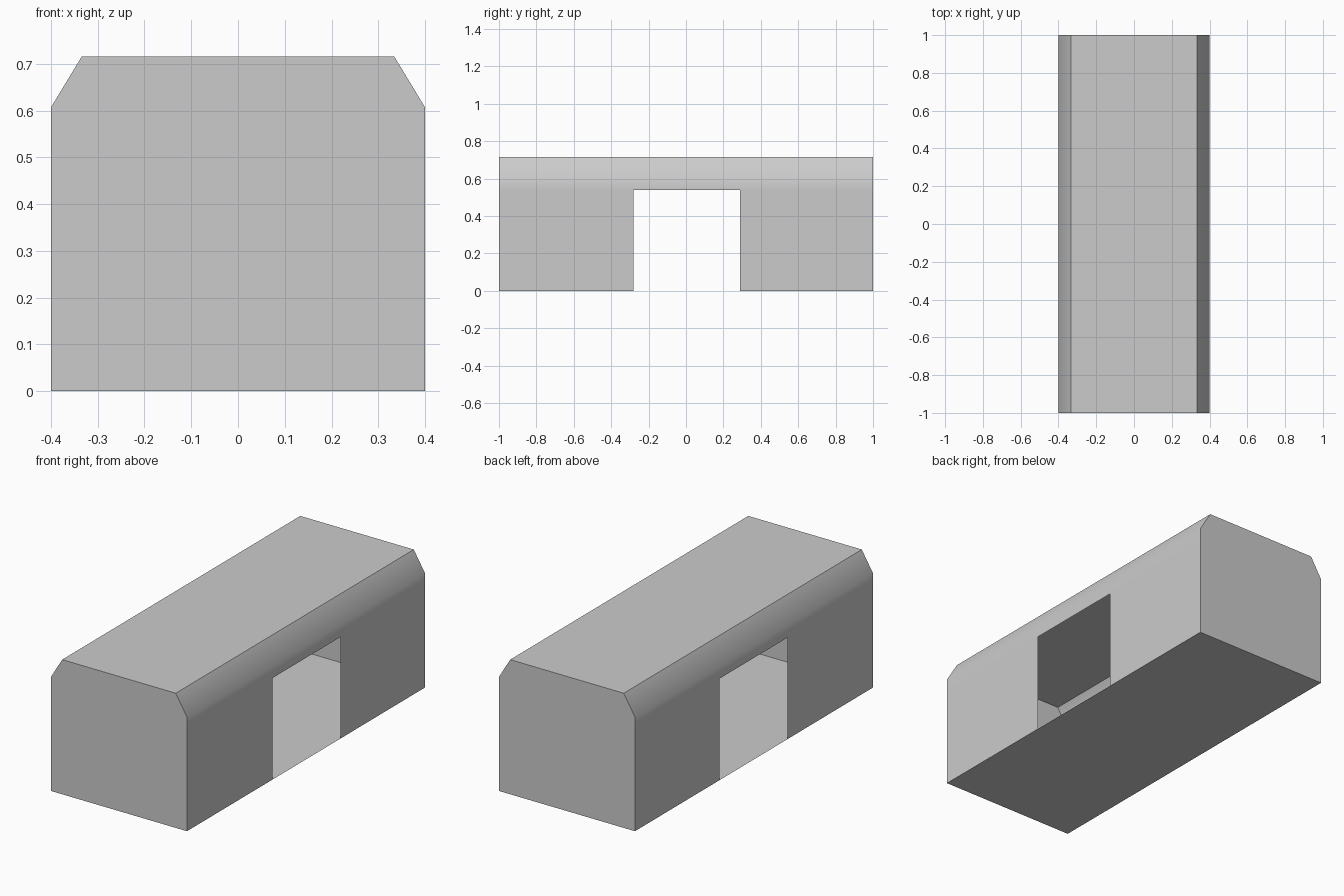
import bpy, bmesh, math

if "Cube" in bpy.data.objects:
    bpy.data.objects.remove(bpy.data.objects["Cube"])

# Half of the cross-section (x, z), going up the right side
half = [(0.4, 0.0), (0.4, 0.54), (0.4, 0.607), (0.334, 0.716)]
profile = half + [(-x, z) for x, z in reversed(half)]
stations = [-1.0, -0.281, 0.288, 1.0]   # ends and doorway edges along y

bm = bmesh.new()
rings = [[bm.verts.new((x, y, z)) for x, z in profile] for y in stations]
n = len(profile)

# Thin shell walls, roof and floor, leaving a doorway open in each long side
for j in range(len(stations) - 1):
    for i in range(n):
        if j == 1 and i in (0, n - 2):
            continue
        k = (i + 1) % n
        bm.faces.new((rings[j][i], rings[j + 1][i], rings[j + 1][k], rings[j][k]))

# End walls
bm.faces.new(rings[0])
bm.faces.new(list(reversed(rings[-1])))
bmesh.ops.recalc_face_normals(bm, faces=bm.faces[:])

mesh = bpy.data.meshes.new("building_shell")
bm.to_mesh(mesh)
bm.free()
shell = bpy.data.objects.new("building_shell", mesh)
bpy.context.collection.objects.link(shell)

# Smooth the shallow eave edge, keep the other corners sharp
bpy.context.view_layer.objects.active = shell
shell.select_set(True)
bpy.ops.object.shade_smooth_by_angle(angle=math.radians(40))
